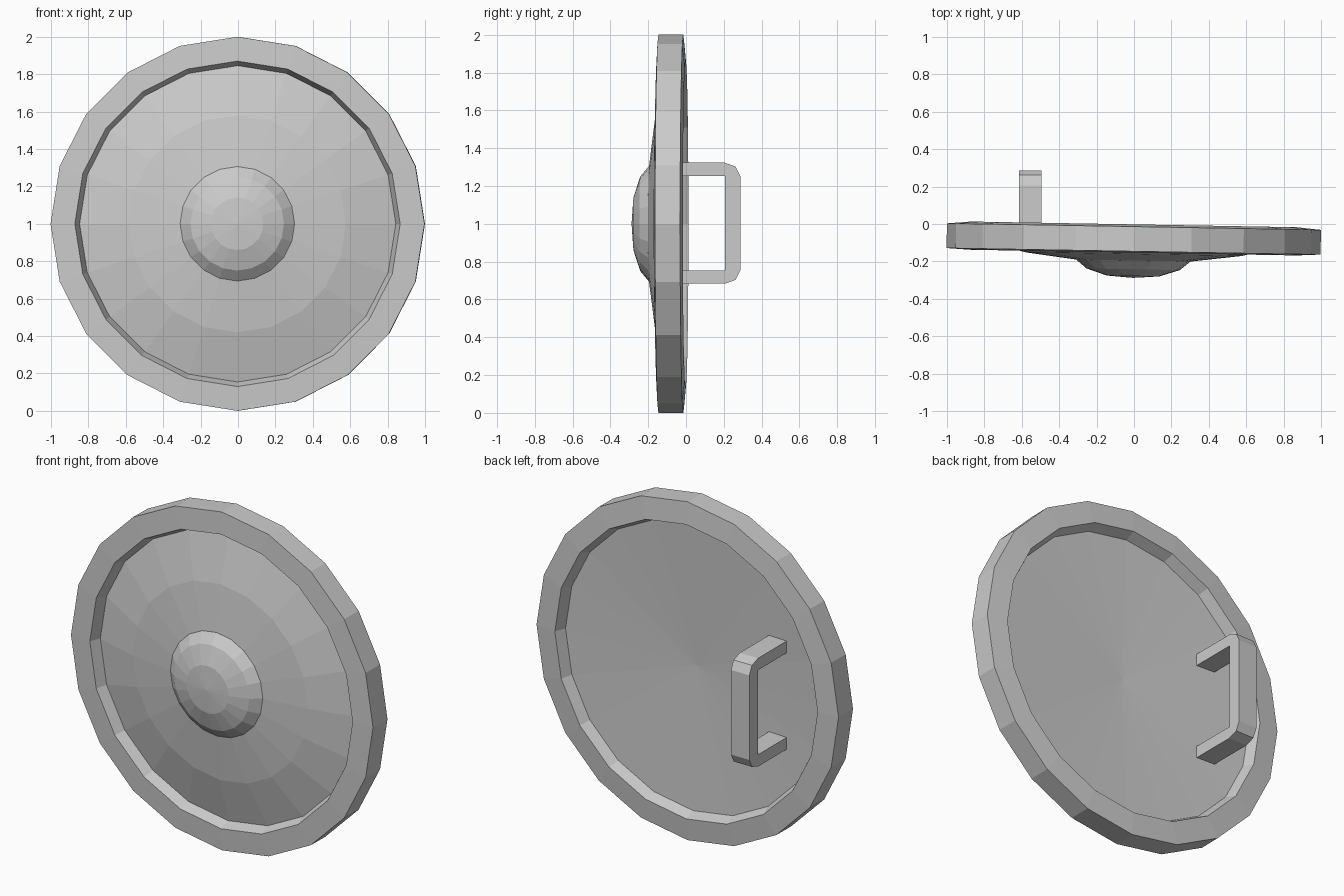
import bpy, bmesh
from math import sin, cos, pi, radians

if "Cube" in bpy.data.objects:
    bpy.data.objects.remove(bpy.data.objects["Cube"])

SIDES = 20
TILT = radians(-1)


def finish(name, bm):
    bmesh.ops.recalc_face_normals(bm, faces=bm.faces)
    mesh = bpy.data.meshes.new(name)
    bm.to_mesh(mesh)
    bm.free()
    obj = bpy.data.objects.new(name, mesh)
    bpy.context.collection.objects.link(obj)
    return obj


def lathe(name, profile, closed=False):
    """Turn a (radius, y) profile around the y axis through z = 1."""
    bm = bmesh.new()
    rings = []
    for r, y in profile:
        if r == 0:
            rings.append([bm.verts.new((0, y, 0))] * SIDES)
        else:
            rings.append([bm.verts.new((r * cos(2 * pi * i / SIDES), y,
                                        r * sin(2 * pi * i / SIDES)))
                          for i in range(SIDES)])
    pairs = list(zip(rings, rings[1:]))
    if closed:
        pairs.append((rings[-1], rings[0]))
    for a, b in pairs:
        for i in range(SIDES):
            j = (i + 1) % SIDES
            bm.faces.new(list(dict.fromkeys((a[i], a[j], b[j], b[i]))))
    obj = finish(name, bm)
    obj.location = (0, 0, 1)
    obj.rotation_euler = (0, 0, TILT)
    return obj


# Outer rim band
lathe("rim", [(1.0, -0.146), (1.0, -0.014), (0.87, -0.002), (0.845, -0.065),
              (0.845, -0.09), (0.87, -0.153)], closed=True)

# Domed face with shallow hollow back
lathe("shield_face", [(0, -0.21), (0.31, -0.195), (0.58, -0.161), (0.85, -0.09),
                      (0.85, -0.065), (0, -0.10)])

# Central boss
lathe("boss", [(0, -0.288), (0.14, -0.278), (0.25, -0.242), (0.31, -0.192), (0, -0.19)])

# Hand grip: bracket outline in (y, z offset), mirrored about z = 1
upper = [(-0.075, 0.25), (-0.075, 0.32), (0.205, 0.32), (0.262, 0.30), (0.287, 0.25)]
inner = [(0.205, -0.25), (0.205, 0.25)]
outline = upper + [(y, -z) for y, z in reversed(upper)] + inner
bm = bmesh.new()
face = bm.faces.new([bm.verts.new((-0.615, y, 1.003 + z)) for y, z in outline])
ext = bmesh.ops.extrude_face_region(bm, geom=[face], use_keep_orig=True)
moved = [v for v in ext["geom"] if isinstance(v, bmesh.types.BMVert)]
bmesh.ops.translate(bm, verts=moved, vec=(0.12, 0, 0))
finish("hand_grip", bm)
